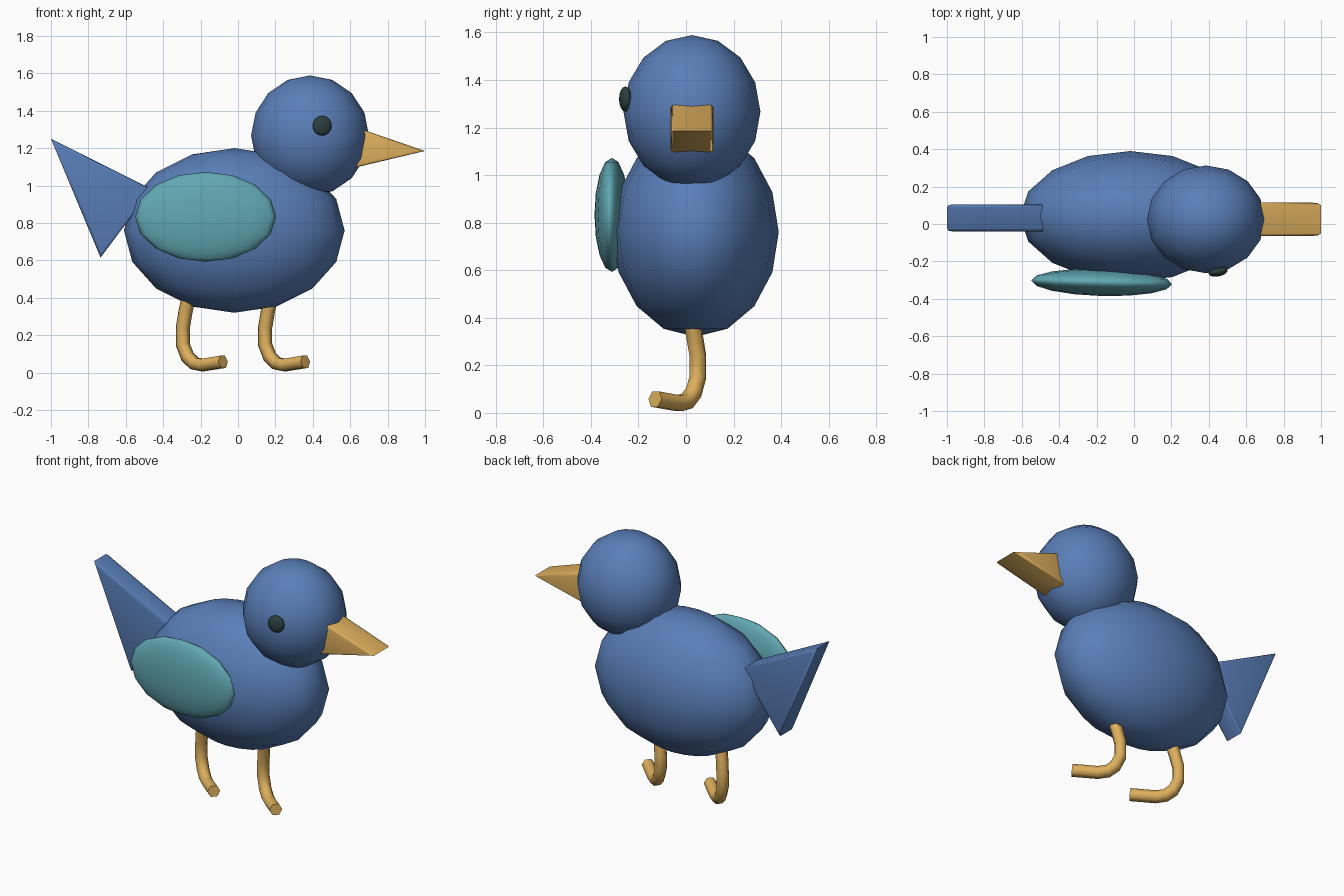
import bpy
import bmesh
import math

if "Cube" in bpy.data.objects:
    bpy.data.objects.remove(bpy.data.objects["Cube"], do_unlink=True)


def material(name, rgb):
    mat = bpy.data.materials.new(name)
    mat.use_nodes = True
    mat.diffuse_color = (*rgb, 1)
    mat.node_tree.nodes["Principled BSDF"].inputs["Base Color"].default_value = (*rgb, 1)
    return mat


blue = material("feather blue", (0.10, 0.21, 0.48))
teal = material("wing teal", (0.12, 0.39, 0.45))
amber = material("beak amber", (0.73, 0.43, 0.11))
dark = material("eye dark", (0.025, 0.05, 0.05))


def finish(obj, name, mat, angle):
    obj.name = name
    obj.data.materials.append(mat)
    bpy.ops.object.select_all(action="DESELECT")
    obj.select_set(True)
    bpy.context.view_layer.objects.active = obj
    bpy.ops.object.shade_smooth_by_angle(angle=math.radians(angle))


def ellipsoid(name, centre, radii, mat, turn=0):
    bpy.ops.mesh.primitive_uv_sphere_add(segments=16, ring_count=8, radius=1, location=centre)
    obj = bpy.context.object
    obj.scale = radii
    obj.rotation_euler.z = math.radians(turn)
    finish(obj, name, mat, 80)


def wedge(name, profile, y_min, y_max, mat):
    """Rounded slab made from a side profile (x, z) extruded along y."""
    mesh = bpy.data.meshes.new(name)
    bm = bmesh.new()
    face = bm.faces.new([bm.verts.new((x, y_min, z)) for x, z in profile])
    extruded = bmesh.ops.extrude_face_region(bm, geom=[face])["geom"]
    moved = [v for v in extruded if isinstance(v, bmesh.types.BMVert)]
    bmesh.ops.translate(bm, verts=moved, vec=(0, y_max - y_min, 0))
    # Round only the rims, keeping the profile points sharp
    rims = [e for e in bm.edges if abs(e.verts[0].co.y - e.verts[1].co.y) < 0.001]
    bmesh.ops.bevel(bm, geom=rims, offset=0.015, segments=2, profile=0.5, affect="EDGES")
    bmesh.ops.recalc_face_normals(bm, faces=bm.faces)
    bm.to_mesh(mesh)
    bm.free()
    obj = bpy.data.objects.new(name, mesh)
    bpy.context.collection.objects.link(obj)
    finish(obj, name, mat, 50)


def leg(name, shift):
    """Six-sided bent tube running down from the body into a toe."""
    path = [(-0.26, 0.02, 0.42), (-0.28, 0.035, 0.33), (-0.295, 0.05, 0.24),
            (-0.295, 0.05, 0.15), (-0.27, 0.032, 0.085), (-0.235, 0.005, 0.05),
            (-0.19, -0.03, 0.04), (-0.08, -0.13, 0.058)]
    curve = bpy.data.curves.new(name, "CURVE")
    curve.dimensions = "3D"
    curve.bevel_depth = 0.038
    curve.bevel_resolution = 1
    curve.use_fill_caps = True
    spline = curve.splines.new("POLY")
    spline.points.add(len(path) - 1)
    for point, (x, y, z) in zip(spline.points, path):
        point.co = (x + shift, y, z, 1)
    obj = bpy.data.objects.new(name, curve)
    bpy.context.collection.objects.link(obj)
    bpy.ops.object.select_all(action="DESELECT")
    obj.select_set(True)
    bpy.context.view_layer.objects.active = obj
    bpy.ops.object.convert(target="MESH")
    finish(bpy.context.object, name, amber, 65)


# Rounded body parts
ellipsoid("body", (-0.02, 0.04, 0.76), (0.59, 0.35, 0.44), blue)
ellipsoid("head", (0.385, 0.025, 1.267), (0.315, 0.288, 0.322), blue)
ellipsoid("wing", (-0.173, -0.312, 0.833), (0.377, 0.073, 0.24), teal, -1.5)
ellipsoid("eye", (0.45, -0.255, 1.32), (0.052, 0.025, 0.053), dark, 12)

# Beak and tail
wedge("beak", [(0.60, 1.322), (1.0, 1.185), (0.60, 1.09)], -0.065, 0.115, amber)
wedge("tail", [(-1.0, 1.25), (-0.735, 0.615), (-0.46, 0.98)], -0.04, 0.105, blue)

# Legs
leg("rear_leg", 0)
leg("fore_leg", 0.44)
